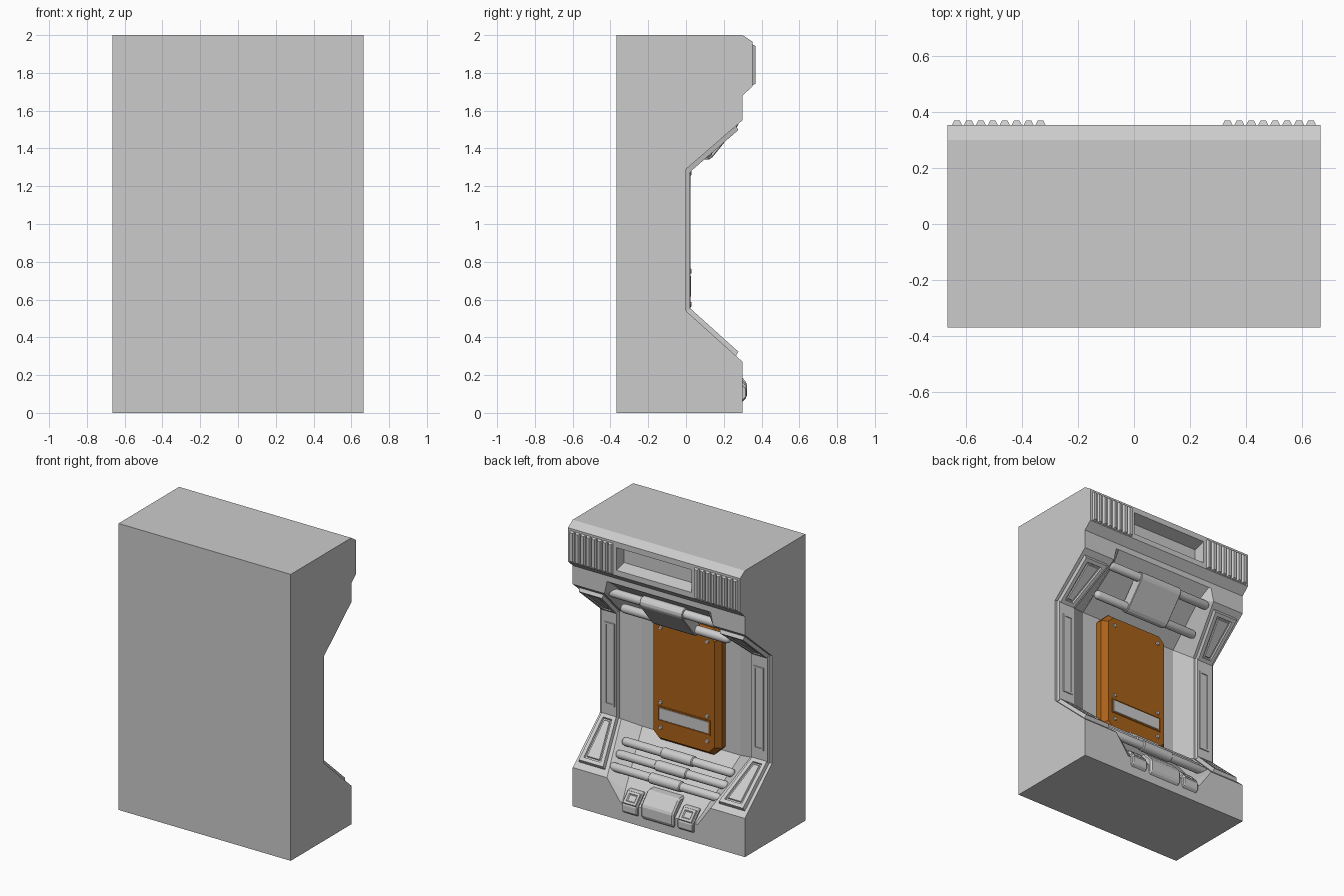
import bpy, bmesh, math
from mathutils import Vector

if "Cube" in bpy.data.objects:
    bpy.data.objects.remove(bpy.data.objects["Cube"])


def finish(name, bm, mat=None, recalc=True):
    bmesh.ops.remove_doubles(bm, verts=bm.verts, dist=1e-5)
    if recalc:
        bmesh.ops.recalc_face_normals(bm, faces=bm.faces)
    me = bpy.data.meshes.new(name)
    bm.to_mesh(me)
    bm.free()
    ob = bpy.data.objects.new(name, me)
    bpy.context.collection.objects.link(ob)
    if mat:
        me.materials.append(mat)
    return ob


def plate(name, pts, steps, mat=None):
    """Polygon facing +y, built up by (inset, depth) steps."""
    bm = bmesh.new()
    f = bm.faces.new([bm.verts.new(p) for p in pts])
    f.normal_update()
    if f.normal.y < 0:
        f.normal_flip()
    for t, d in steps:
        f.normal_update()
        bmesh.ops.inset_individual(bm, faces=[f], thickness=t, depth=d, use_even_offset=True)
    return finish(name, bm, mat, False)


def prism(name, prof, x0, x1, bevel=0):
    """(y, z) profile extruded along x."""
    bm = bmesh.new()
    a = [bm.verts.new((x0, y, z)) for y, z in prof]
    b = [bm.verts.new((x1, y, z)) for y, z in prof]
    bm.faces.new(a)
    bm.faces.new(b)
    for i in range(len(a)):
        j = (i + 1) % len(a)
        bm.faces.new((a[i], a[j], b[j], b[i]))
    ob = finish(name, bm)
    if bevel:
        m = ob.modifiers.new("bevel", 'BEVEL')
        m.width, m.segments = bevel, 1
    return ob


def tube(name, y, z, prof, n=16):
    """(x, radius) profile turned around an axis parallel to x."""
    bm = bmesh.new()
    rings = [[bm.verts.new((x, y + r * math.cos(2 * math.pi * k / n), z + r * math.sin(2 * math.pi * k / n)))
              for k in range(n)] for x, r in prof]
    for r0, r1 in zip(rings, rings[1:]):
        for k in range(n):
            bm.faces.new((r0[k], r0[(k + 1) % n], r1[(k + 1) % n], r1[k]))
    bm.faces.new(rings[0])
    bm.faces.new(rings[-1])
    ob = finish(name, bm)
    bpy.context.view_layer.objects.active = ob
    ob.select_set(True)
    bpy.ops.object.shade_smooth_by_angle(angle=math.radians(40))
    ob.select_set(False)
    return ob


def subtract(ob, cutter):
    m = ob.modifiers.new("cut", 'BOOLEAN')
    m.operation, m.object, m.solver = 'DIFFERENCE', cutter, 'EXACT'
    cutter.hide_render = True
    cutter.hide_set(True)


orange = bpy.data.materials.new("orange_paint")
orange.diffuse_color = (0.40, 0.12, 0.01, 1)
orange.use_nodes = True
orange.node_tree.nodes["Principled BSDF"].inputs["Base Color"].default_value = orange.diffuse_color

# wall body: surface y, z, recess edge x, then recess floor y, z, x
W, BACK = 0.665, -0.368
stations = [
    (.30, 0, .30, .30, 0, .28), (.30, .13, .30, .30, .13, .28),
    (.30, .27, .40, .24, .19, .30), (0, .54, .50, -.06, .497, .38),
    (0, 1.29, .50, -.06, 1.33, .38), (.30, 1.55, .42, .22, 1.57, .36),
    (.30, 1.64, .40, .30, 1.64, .38), (.30, 1.68, .40, .30, 1.68, .38),
    (.353, 1.73, .40, .353, 1.73, .38), (.353, 1.965, .40, .353, 1.965, .38),
    (.30, 2, .40, .30, 2, .38)]
bm = bmesh.new()
rows = [[bm.verts.new(p) for p in ((-W, y, z), (-a, y, z), (-b, fy, fz), (b, fy, fz), (a, y, z), (W, y, z))]
        for y, z, a, fy, fz, b in stations]
for r0, r1 in zip(rows, rows[1:]):
    for k in range(5):
        bm.faces.new((r0[k], r0[k + 1], r1[k + 1], r1[k]))
bl, br, tl, tr = [bm.verts.new((x, BACK, z)) for z in (0, 2) for x in (-W, W)]
bm.faces.new(rows[0] + [br, bl])
bm.faces.new(rows[-1] + [tr, tl])
bm.faces.new((bl, br, tr, tl))
bm.faces.new([r[0] for r in rows] + [tl, bl])
bm.faces.new([r[5] for r in rows] + [tr, br])
body = finish("wall_body", bm)

# sign slot in the head
slot = prism("slot_cutter", [(.40, 1.755), (.40, 1.94), (.27, 1.90), (.27, 1.79)], -.29, .29)
subtract(body, slot)

for s, side in ((1, "left"), (-1, "right")):
    # vent ribs on the head
    for i in range(8):
        x = s * (.333 + .0425 * i)
        plate(f"vent_rib_{side}_{i}", [(x - .018, .352, 1.735), (x + .018, .352, 1.735),
                                       (x + .018, .352, 1.95), (x - .018, .352, 1.95)], [(.008, .016)])
    # framed rails following the pillar: lower slope, upright, upper slope
    lo, hi = (.265, .3015), (.265, 1.52)
    plate(f"lower_rail_{side}", [(s * .44, *lo), (s * .64, *lo), (s * .645, 0, .54), (s * .52, 0, .54)],
          [(.006, .025), (.025, 0), (.004, -.012), (.008, 0), (.004, .008)])
    plate(f"upright_rail_{side}", [(s * .515, 0, .54), (s * .65, 0, .54), (s * .65, 0, 1.29), (s * .515, 0, 1.29)],
          [(.006, .02)])
    plate(f"upright_slot_{side}", [(s * .535, .019, .62), (s * .615, .019, .62), (s * .615, .019, 1.2),
                                   (s * .535, .019, 1.2)], [(.002, .006), (.012, 0), (.003, -.022)])
    plate(f"upper_rail_{side}", [(s * .45, *hi), (s * .64, *hi), (s * .645, 0, 1.29), (s * .52, 0, 1.29)],
          [(.006, .025), (.025, 0), (.004, -.012), (.008, 0), (.004, .008)])
    # small floor box with a pocketed face
    prism(f"floor_box_{side}", [(.15, .06), (.295, .06), (.32, .08), (.32, .13), (.25, .205), (.15, .205)],
          s * .155, s * .275, .006)
    plate(f"floor_box_frame_{side}", [(s * .165, .316, .134), (s * .265, .316, .134),
                                      (s * .265, .254, .2), (s * .165, .254, .2)],
          [(.003, .008), (.015, 0), (.008, -.009)])

# middle floor box
prism("floor_box_middle", [(.12, .055), (.295, .055), (.322, .08), (.322, .16), (.25, .24), (.12, .24)],
      -.125, .125, .01)


# pipes lying on the lower slope and under the head
def pipe_profile(half, r, sleeve=None):
    p = [(half, r * .4), (half - .008, r * .8), (half - .025, r)]
    if sleeve:
        p += [(sleeve[0] + .006, r), (sleeve[0], sleeve[1])]
    return [(-x, q) for x, q in p] + p[::-1]


for i, (y, z) in enumerate([(.08, .436), (.148, .374), (.216, .312)]):
    tube(f"lower_pipe_{i}", y, z, pipe_profile(.43, .029, (.115, .036)))
upper = [(.24, 1.54), (.11, 1.38)]
for i, (y, z) in enumerate(upper):
    tube(f"upper_pipe_{i}", y, z, pipe_profile(.42, .03))

# clamp wrapped round both upper pipes
ang = math.atan2(upper[0][1] - upper[1][1], upper[0][0] - upper[1][0])
clamp = []
for (y, z), start in zip(upper, (-90, 90)):
    for k in range(7):
        t = ang + math.radians(start + 30 * k)
        clamp.append((y + .04 * math.cos(t), z + .04 * math.sin(t)))
prism("pipe_clamp", clamp, -.165, .165, .004)

# orange door with chamfered corners, window and bolts
hx, z0, z1, c = .265, .47, 1.355, .06
outline = [(-hx + c, z0), (hx - c, z0), (hx, z0 + c), (hx, z1 - c),
           (hx - c, z1), (-hx + c, z1), (-hx, z1 - c), (-hx, z0 + c)]
plate("door_panel", [(x, -.062, z) for x, z in outline], [(0.0005, .045), (.03, .04)], orange)
plate("door_window_frame", [(x, .022, z) for x, z in ((-.205, .615), (.205, .615), (.205, .725), (-.205, .725))],
      [(.002, .005), (.008, 0), (.002, -.003)], orange)
plate("door_window", [(x, .0235, z) for x, z in ((-.192, .628), (.192, .628), (.192, .712), (-.192, .712))],
      [(.002, .002)])
for x in (-.18, .18):
    for z in (.575, .75, 1.27):
        ring = [(x + .015 * math.cos(k * math.pi / 4), .022, z + .015 * math.sin(k * math.pi / 4)) for k in range(8)]
        plate("door_bolt", ring, [(.004, .008)])
